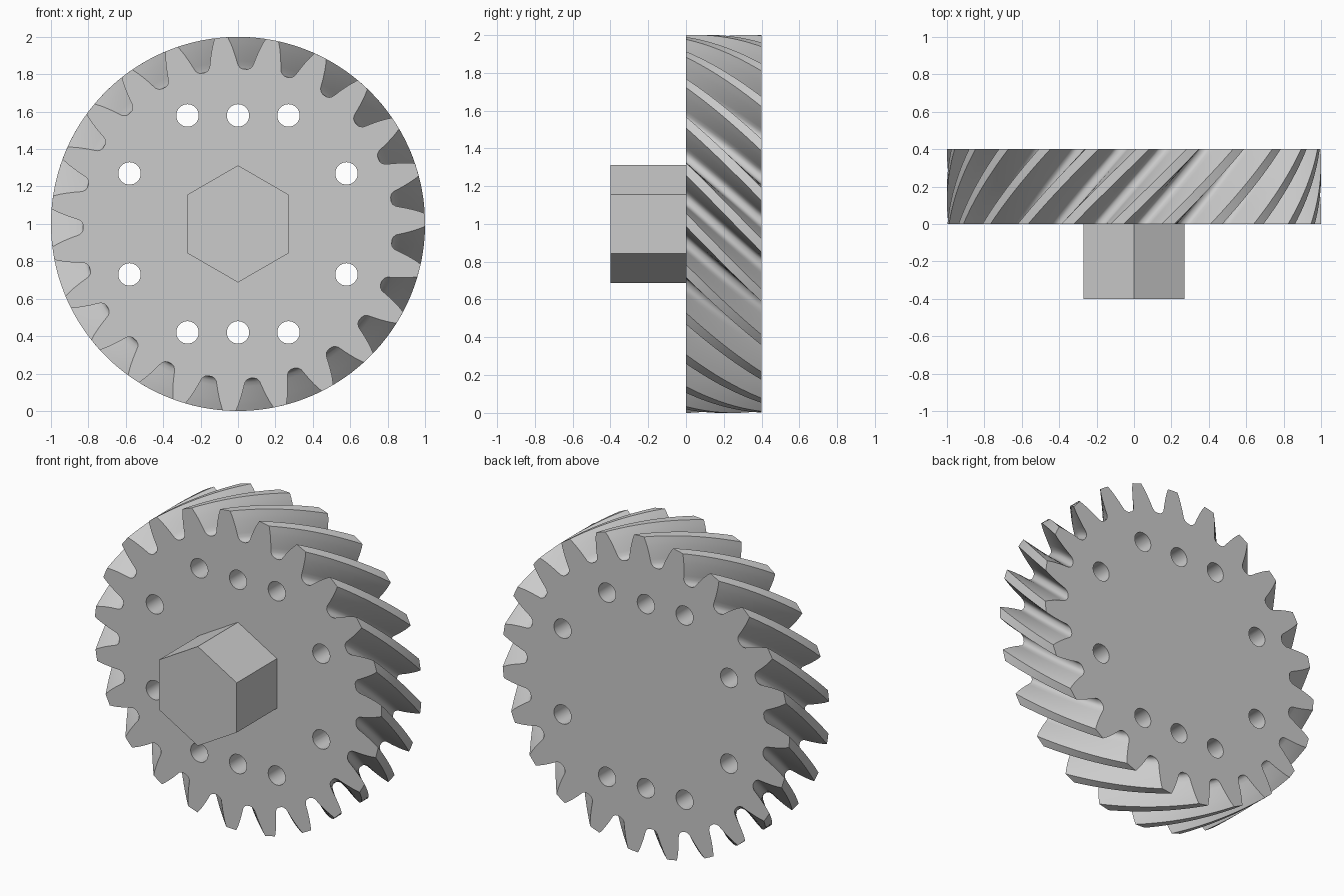
import bpy, bmesh
from math import sin, cos, radians, pi
from mathutils import Matrix

cube = bpy.data.objects.get("Cube")
if cube:
    bpy.data.objects.remove(cube)

TEETH, WIDTH, LAYERS = 23, 0.4, 16
START, TWIST = radians(10.5), radians(23.5)

grey = bpy.data.materials.new("plain grey")
grey.use_nodes = True
grey.diffuse_color = (0.6, 0.6, 0.6, 1)
grey.node_tree.nodes["Principled BSDF"].inputs["Base Color"].default_value = (0.6, 0.6, 0.6, 1)


def make_object(name, bm):
    bmesh.ops.recalc_face_normals(bm, faces=bm.faces)
    mesh = bpy.data.meshes.new(name)
    bm.to_mesh(mesh)
    bm.free()
    mesh.materials.append(grey)
    obj = bpy.data.objects.new(name, mesh)
    bpy.context.collection.objects.link(obj)
    return obj


def add_rod(bm, x, z, y0, y1, radius, sides, turn=0):
    """Prism running along the y axis."""
    place = Matrix.Translation((x, (y0 + y1) / 2, z)) @ Matrix.Rotation(pi / 2, 4, 'X') @ Matrix.Rotation(turn, 4, 'Z')
    bmesh.ops.create_cone(bm, cap_ends=True, segments=sides, radius1=radius,
                          radius2=radius, depth=y1 - y0, matrix=place)


# Half tooth as (radius, half angle in degrees), from root to tip
half = [(0.828, 7.0), (0.834, 6.0), (0.848, 5.2), (0.87, 4.75), (0.895, 4.3),
        (0.92, 3.8), (0.945, 3.3), (0.97, 2.75), (1.0, 2.0)]
tooth = [(r, -a) for r, a in half] + [(1.0, 0)] + [(r, a) for r, a in reversed(half)]
outline = [(r, radians(a) + 2 * pi * i / TEETH) for i in range(TEETH) for r, a in tooth]

# Helical gear body: the outline is turned as it is swept backwards
bm = bmesh.new()
rings = []
for k in range(LAYERS + 1):
    t = k / LAYERS
    rings.append([bm.verts.new((r * sin(a + START + TWIST * t), WIDTH * t,
                                1 + r * cos(a + START + TWIST * t))) for r, a in outline])
for low, high in zip(rings, rings[1:]):
    for i in range(len(low)):
        bm.faces.new((low[i - 1], low[i], high[i], high[i - 1]))
bm.faces.new(rings[0])
bm.faces.new(rings[-1])
gear = make_object("helical_gear", bm)

# Ten through holes
bm = bmesh.new()
spots = [(0, 0.58), (0.27, 0.58), (-0.27, 0.58), (0.58, 0.27), (-0.58, 0.27)]
for x, z in spots:
    for side in (1, -1):
        add_rod(bm, x, 1 + side * z, -0.1, WIDTH + 0.1, 0.06, 32)
cutter = make_object("hole_cutter", bm)
cutter.hide_render = True
cut = gear.modifiers.new("holes", 'BOOLEAN')
cut.operation, cut.solver, cut.object = 'DIFFERENCE', 'EXACT', cutter
bpy.context.view_layer.objects.active = gear
bpy.ops.object.modifier_apply(modifier=cut.name)
bpy.data.objects.remove(cutter)

# Hexagonal shaft with a corner at the top
bm = bmesh.new()
add_rod(bm, 0, 1, -WIDTH, 0, 0.313, 6)
shaft = make_object("hex_shaft", bm)
# Put a corner, not a flat, uppermost
top = max(v.co.z for v in shaft.data.vertices)
if top < 1.3:
    shaft.data.transform(Matrix.Translation((0, 0, 1)) @ Matrix.Rotation(pi / 6, 4, 'Y')
                         @ Matrix.Translation((0, 0, -1)))

# Smooth flanks and holes, sharp edges kept
bpy.ops.object.select_all(action='DESELECT')
gear.select_set(True)
bpy.context.view_layer.objects.active = gear
bpy.ops.object.shade_smooth_by_angle(angle=radians(30))
